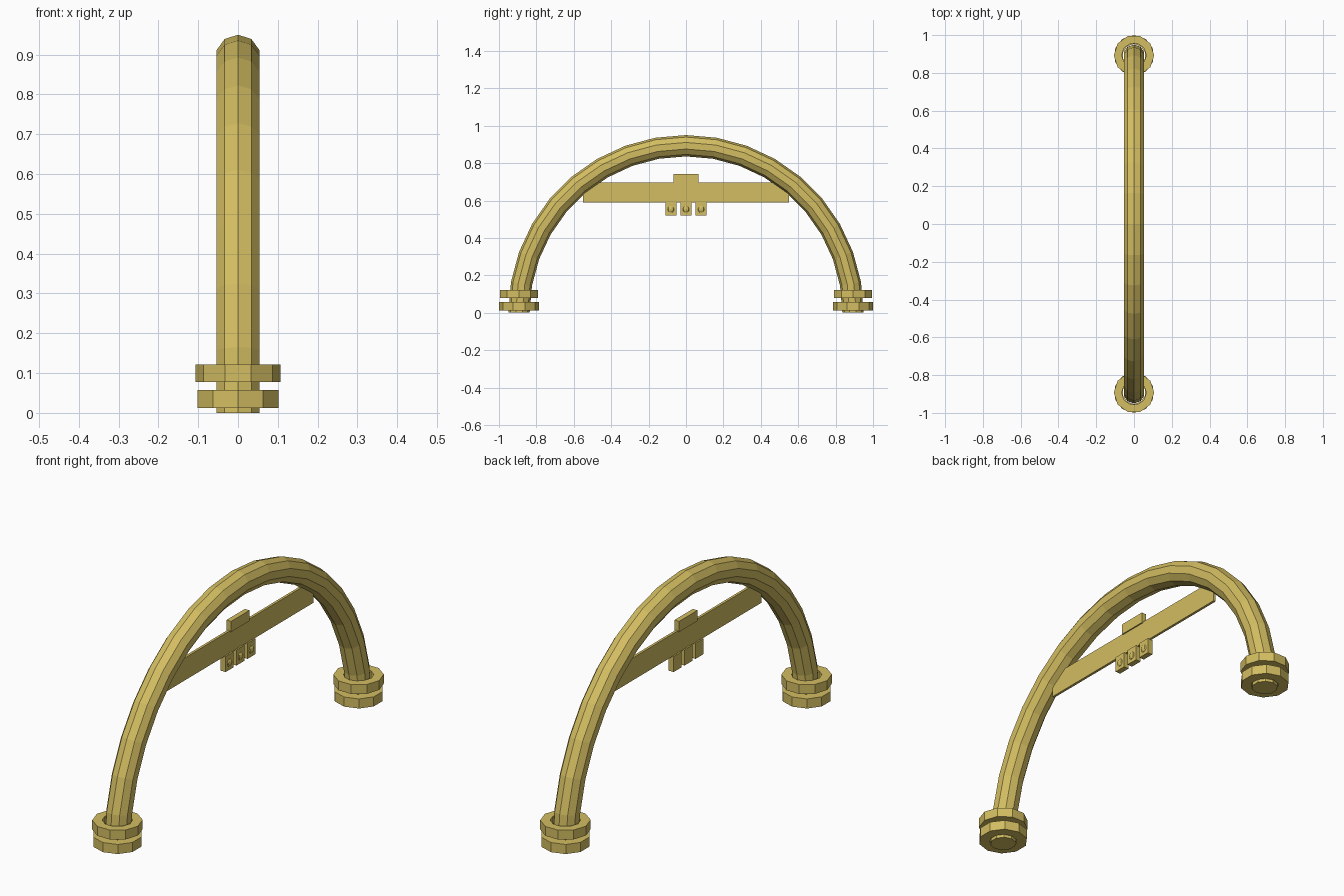
import bpy, bmesh, math
from mathutils import Vector

if "Cube" in bpy.data.objects:
    bpy.data.objects.remove(bpy.data.objects["Cube"])

brass = bpy.data.materials.new("aged_brass")
brass.diffuse_color = (0.65, 0.51, 0.12, 1)
brass.use_nodes = True
brass.node_tree.nodes["Principled BSDF"].inputs["Base Color"].default_value = brass.diffuse_color

ARCH_R, PIPE_R = 0.893, 0.057
SIDES, STEPS = 10, 18


def finish(name, bm):
    bmesh.ops.recalc_face_normals(bm, faces=bm.faces)
    mesh = bpy.data.meshes.new(name)
    bm.to_mesh(mesh)
    bm.free()
    mesh.materials.append(brass)
    obj = bpy.data.objects.new(name, mesh)
    bpy.context.collection.objects.link(obj)
    return obj


def box(name, center, size):
    bm = bmesh.new()
    bmesh.ops.create_cube(bm, size=1)
    bmesh.ops.scale(bm, vec=size, verts=bm.verts)
    bmesh.ops.translate(bm, vec=center, verts=bm.verts)
    return finish(name, bm)


def ring(name, y, z0, z1, outer, inner, turn):
    """Ten-sided collar with an open bore."""
    bm = bmesh.new()
    loops = []
    for i in range(SIDES):
        a = turn + math.tau * i / SIDES
        d = Vector((math.cos(a), math.sin(a), 0))
        loops.append([bm.verts.new(d * r + Vector((0, y, z)))
                      for r, z in ((outer, z0), (outer, z1), (inner, z1), (inner, z0))])
    for i in range(SIDES):
        p, q = loops[i], loops[(i + 1) % SIDES]
        for j in range(4):
            k = (j + 1) % 4
            bm.faces.new((p[j], q[j], q[k], p[k]))
    return finish(name, bm)


# Half-circle pipe with capped ends
bm = bmesh.new()
sections = []
for s in range(STEPS + 1):
    t = math.pi * s / STEPS
    radial = Vector((0, math.cos(t), math.sin(t)))
    sections.append([
        bm.verts.new(radial * (ARCH_R + PIPE_R * math.cos(a)) + Vector((PIPE_R * math.sin(a), 0, 0)))
        for a in (math.tau * i / SIDES for i in range(SIDES))])
for p, q in zip(sections, sections[1:]):
    for i in range(SIDES):
        k = (i + 1) % SIDES
        bm.faces.new((p[i], p[k], q[k], q[i]))
bm.faces.new(sections[0])
bm.faces.new(sections[-1])
finish("arch_pipe", bm)

# Pair of collars on each foot
for side, label in ((-1, "front"), (1, "back")):
    y = side * ARCH_R
    ring(label + "_lower_collar", y, 0.012, 0.057, 0.107, 0.060, math.pi / 2)
    ring(label + "_upper_collar", y, 0.078, 0.122, 0.107, 0.065, 0)

# Cross bar and the block on top of it
box("cross_bar", (0, 0, 0.643), (0.012, 1.10, 0.105))
box("top_block", (0, 0, 0.716), (0.024, 0.136, 0.05))

# Three hanging tabs with round studs
for i in (-1, 0, 1):
    y = i * 0.081
    box("hanging_tab", (0, y, 0.556), (0.026, 0.058, 0.073))
    bm = bmesh.new()
    bmesh.ops.create_uvsphere(bm, u_segments=8, v_segments=6, radius=0.019)
    bmesh.ops.scale(bm, vec=(0.6, 1, 1), verts=bm.verts)
    bmesh.ops.translate(bm, vec=(0.010, y, 0.553), verts=bm.verts)
    finish("stud", bm)
